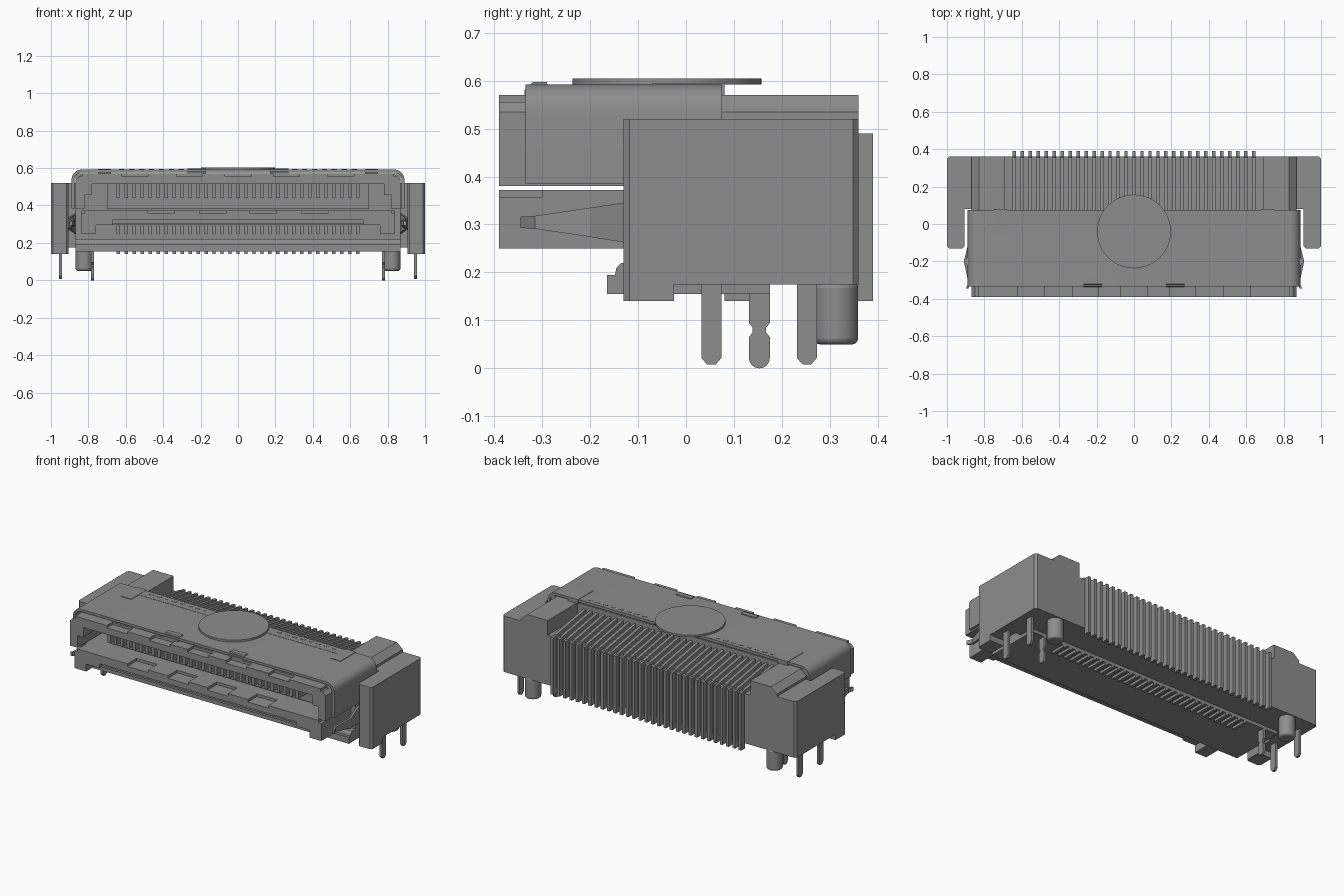
import bpy, bmesh, math

if "Cube" in bpy.data.objects:
    bpy.data.objects.remove(bpy.data.objects["Cube"], do_unlink=True)

grey = bpy.data.materials.new("mid grey")
grey.use_nodes = True
grey.diffuse_color = (0.27, 0.27, 0.27, 1)
grey.node_tree.nodes["Principled BSDF"].inputs["Base Color"].default_value = (0.27, 0.27, 0.27, 1)


def finish(name, bm):
    bmesh.ops.recalc_face_normals(bm, faces=bm.faces[:])
    me = bpy.data.meshes.new(name)
    bm.to_mesh(me)
    bm.free()
    me.materials.append(grey)
    ob = bpy.data.objects.new(name, me)
    bpy.context.collection.objects.link(ob)
    return ob


def boxes(name, spans):
    """Several boxes (x0, x1, y0, y1, z0, z1) as one part."""
    bm = bmesh.new()
    for x0, x1, y0, y1, z0, z1 in spans:
        vs = bmesh.ops.create_cube(bm, size=1)["verts"]
        for v in vs:
            v.co.x = x1 if v.co.x > 0 else x0
            v.co.y = y1 if v.co.y > 0 else y0
            v.co.z = z1 if v.co.z > 0 else z0
    return finish(name, bm)


def prism(name, pts, axis, a, b):
    """Extrude a profile along an axis; pts hold the other two coordinates in order."""
    bm = bmesh.new()

    def co(p, t):
        c = list(p)
        c.insert(axis, t)
        return c
    lo = [bm.verts.new(co(p, a)) for p in pts]
    hi = [bm.verts.new(co(p, b)) for p in pts]
    bm.faces.new(lo)
    bm.faces.new(hi[::-1])
    n = len(pts)
    for i in range(n):
        bm.faces.new((lo[i], lo[(i + 1) % n], hi[(i + 1) % n], hi[i]))
    return finish(name, bm)


def mirrored(half):
    return half + [(-x, z) for x, z in reversed(half)]


def arc(cx, cy, r, a0, a1, n=8):
    return [(cx + r * math.cos(math.radians(a0 + (a1 - a0) * i / n)),
             cy + r * math.sin(math.radians(a0 + (a1 - a0) * i / n))) for i in range(n + 1)]


def smooth(ob):
    bpy.ops.object.select_all(action='DESELECT')
    ob.select_set(True)
    bpy.context.view_layer.objects.active = ob
    bpy.ops.object.shade_smooth_by_angle(angle=math.radians(35))


def pads(limit, notches, w):
    """Spans left over between evenly cut notches."""
    edges = [-limit] + [e for c in notches for e in (c - w / 2, c + w / 2)] + [limit]
    return list(zip(edges[::2], edges[1::2]))


PITCH = 1.28 / 30
COLS = [-0.64 + PITCH * i for i in range(31)]

# Upper front housing with stepped cavity
cavity = [(0.78, 0.515), (0.78, 0.455), (0.82, 0.455), (0.82, 0.38), (0.87, 0.38), (0.87, 0.535)]
prism("upper_housing", mirrored(cavity + [(0.85, 0.555)]), 1, -0.39, -0.335)
prism("upper_housing_rear", mirrored(cavity + [(0.835, 0.57)]), 1, -0.335, -0.1)
boxes("upper_lip_pads", [(a, b, -0.39, -0.335, 0.55, 0.57)
      for a, b in pads(0.835, [-0.55, -0.26, 0, 0.26, 0.55], 0.14)])
boxes("upper_cavity_wall", [(-0.7, 0.7, -0.24, -0.1, 0.382, 0.52)])
boxes("upper_contacts", [(x - 0.01, x + 0.01, -0.34, -0.23, 0.44, 0.515) for x in COLS])

# Lower front tongue with card slot, open underneath between two end feet
boxes("lower_housing", [
    (-0.7, 0.7, -0.375, -0.1, 0.295, 0.307),
    (-0.84, 0.84, -0.39, -0.1, 0.322, 0.356),
    (-0.84, 0.84, -0.3, -0.1, 0.356, 0.372)]
    + [(min(s * a, s * b), max(s * a, s * b), -0.39, -0.1, z, 0.33)
       for s in (-1, 1) for a, b, z in ((0.67, 0.76, 0.295), (0.76, 0.84, 0.25))])
boxes("lower_lip_pads", [(a, b, -0.39, -0.3, 0.356, 0.372)
      for a, b in pads(0.82, [-0.41, -0.135, 0.135, 0.41], 0.14)])
boxes("lower_contacts", [(x - 0.01, x + 0.01, -0.2, -0.1, 0.25, 0.302) for x in COLS])

# Main body, bottom rim and contact feet
boxes("main_body", [(-0.87, 0.87, -0.1, 0.07, 0.175, 0.57), (-0.7, 0.7, 0.07, 0.36, 0.175, 0.48)])
prism("bottom_rim", [(-0.165, 0.155), (0.175, 0.155), (0.175, 0.18), (-0.1, 0.18), (-0.1, 0.22),
      (-0.135, 0.22), (-0.145, 0.21), (-0.148, 0.195), (-0.165, 0.195)], 0, -0.87, 0.87)
boxes("contact_feet", [(x - 0.009, x + 0.009, 0.08, 0.175, 0.14, 0.16) for x in COLS])

# Rear contact comb: sloped top run and vertical drop
for i, x in enumerate(COLS):
    prism(f"rear_contact_{i + 1}", [(0.06, 0.45), (0.06, 0.545), (0.1, 0.54), (0.355, 0.497), (0.36, 0.49),
          (0.39, 0.49), (0.39, 0.14), (0.355, 0.14), (0.355, 0.45)], 0, x - 0.009, x + 0.009)

# Metal cover with rounded shoulders
outer = [(0.89, 0.385)] + arc(0.835, 0.537, 0.055, 0, 90)
inner = arc(0.835, 0.537, 0.04, 90, 0) + [(0.875, 0.385)]
smooth(prism("metal_cover", mirrored(outer) + [(-x, z) for x, z in reversed(inner)] + inner,
             1, -0.335, 0.075))
boxes("cover_rear_band", [(-0.68, 0.68, 0.003, 0.073, 0.585, 0.5935)])
boxes("cover_weld_dimples", [(s * (0.25 + 0.053 * i) - 0.014, s * (0.25 + 0.053 * i) + 0.014, 0.04, 0.052,
      0.59, 0.595) for s in (-1, 1) for i in range(8)])
for side, c in (("left", 0.22), ("right", -0.22)):
    prism(f"{side}_cover_latch_clip", [(-0.337, 0.57), (-0.337, 0.58), (-0.32, 0.597), (-0.29, 0.597),
          (-0.285, 0.57)], 0, c - 0.05, c + 0.05)

# Round pick-up pad on top
smooth(prism("pickup_disc", arc(0, -0.04, 0.197, 0, 360, 64)[:-1], 2, 0.592, 0.604))


def capsule(c, w, z0, z1):
    """Blade outline with a rounded tip and a pinched waist."""
    h = w / 2
    return ([(c - h, z1), (c - h, 0.095), (c - h + 0.008, 0.085), (c - h + 0.008, 0.075), (c - h, 0.065)]
            + arc(c, z0 + h, h, 180, 360)
            + [(c + h, 0.065), (c + h - 0.008, 0.075), (c + h - 0.008, 0.085), (c + h, 0.095), (c + h, z1)])


# Both ends: wings, towers, pins, posts and side springs
for s, side in ((1, "left"), (-1, "right")):
    # Wing with chamfered upright corners, and the foot under its front
    prism(f"{side}_wing", [(s * x, y) for x, y in ((0.917, -0.13), (0.988, -0.13), (1.0, -0.118), (1.0, 0.348),
          (0.988, 0.36), (0.86, 0.36), (0.86, 0.08), (0.905, 0.08), (0.905, -0.118))], 2, 0.175, 0.52)
    prism(f"{side}_wing_foot", [(s * x, y) for x, y in ((0.917, -0.13), (0.988, -0.13), (1.0, -0.118),
          (1.0, -0.025), (0.905, -0.025), (0.905, -0.118))], 2, 0.14, 0.175)
    prism(f"{side}_tower", [(s * 0.69, 0.175), (s * 0.87, 0.175), (s * 0.87, 0.535), (s * 0.83, 0.57),
                            (s * 0.69, 0.57)], 1, 0.0, 0.36)
    # Cover tab folded over the tower
    boxes(f"{side}_cover_tab", [(s * 0.713 - 0.035, s * 0.713 + 0.035, -0.07, 0.08, 0.57, 0.595)])
    # Thin solder blades
    for n, c in (("front", 0.053), ("rear", 0.252)):
        h = 0.021
        prism(f"{side}_{n}_solder_blade", [(c - h, 0.2), (c - h, 0.022), (c - 0.009, 0.008), (c + 0.009, 0.008),
              (c + h, 0.022), (c + h, 0.2)], 0, s * 0.942, s * 0.957)
    smooth(prism(f"{side}_board_lock", capsule(0.153, 0.044, 0.0, 0.18), 0, s * 0.77, s * 0.785))
    # Round locating post
    post = prism(f"{side}_locating_post", arc(s * 0.822, 0.313, 0.046, 0, 360, 32)[:-1], 2, 0.05, 0.18)
    pb = post.modifiers.new("bevel", 'BEVEL')
    pb.width = 0.012
    pb.segments = 3
    pb.limit_method = 'ANGLE'
    pb.angle_limit = math.radians(40)
    smooth(post)
    # Tapered, bowed spring arm beside the lower housing
    bm = bmesh.new()
    rings = []
    for y, x, z0, z1 in ((0.0, 0.865, 0.243, 0.365), (-0.1, 0.885, 0.258, 0.35), (-0.2, 0.91, 0.274, 0.335),
                         (-0.315, 0.885, 0.291, 0.318), (-0.345, 0.9, 0.293, 0.316)):
        rings.append([bm.verts.new((s * px, y, pz)) for px, pz in
                      ((x, z0), (x, z1), (x - 0.014, z1), (x - 0.014, z0))])
    for a, b in zip(rings, rings[1:]):
        for i in range(4):
            j = (i + 1) % 4
            bm.faces.new((a[i], a[j], b[j], b[i]))
    bm.faces.new(rings[0])
    bm.faces.new(rings[-1])
    finish(f"{side}_spring_arm", bm)
